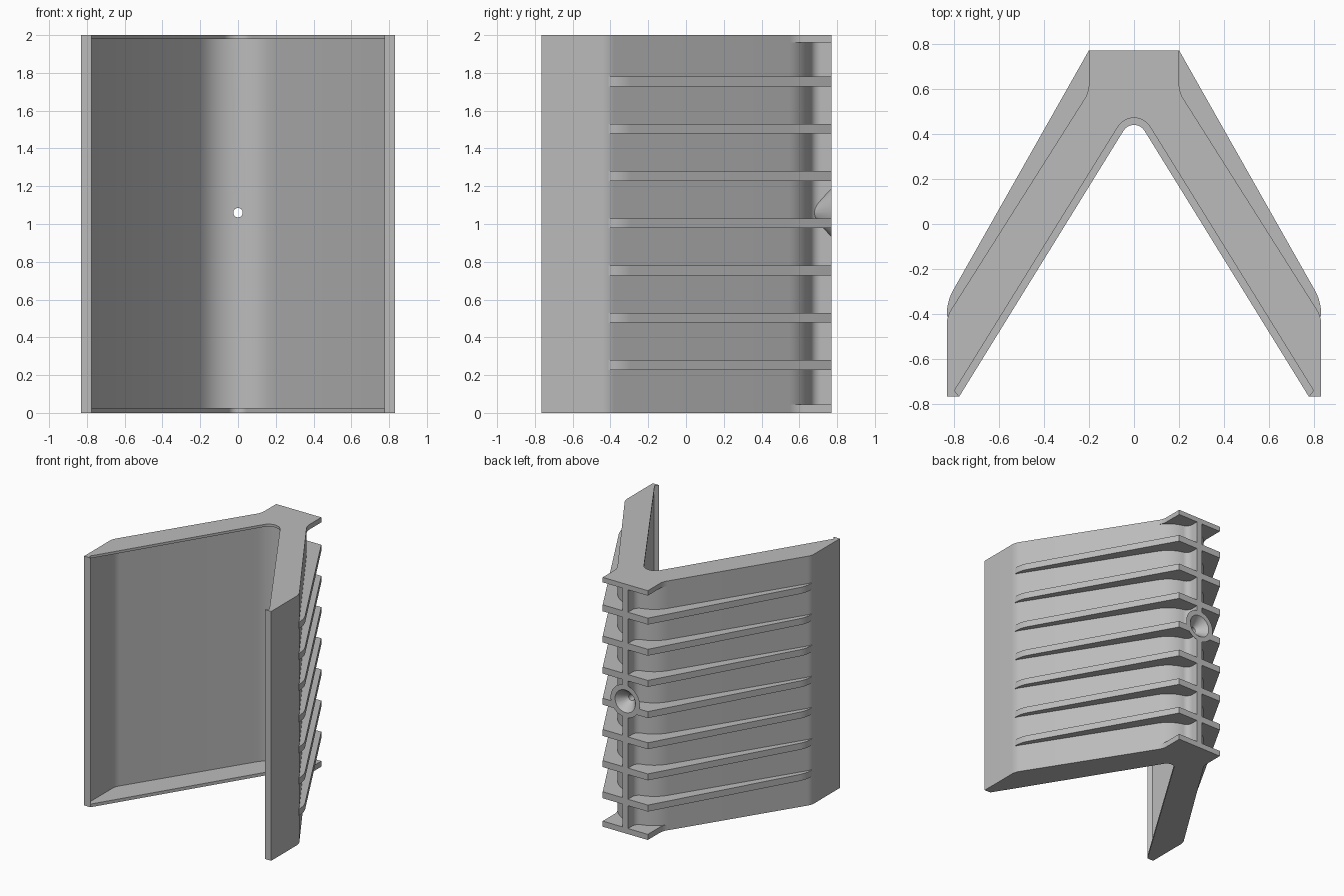
import bpy, bmesh, math
from mathutils import Vector, Matrix

cube = bpy.data.objects.get("Cube")
if cube:
    bpy.data.objects.remove(cube, do_unlink=True)

grey = bpy.data.materials.new("plain_grey")
grey.use_nodes = True
grey.diffuse_color = (0.5, 0.5, 0.5, 1)
grey.node_tree.nodes["Principled BSDF"].inputs["Base Color"].default_value = (0.5, 0.5, 0.5, 1)


def rounded(corners, steps=10):
    """Closed outline from (x, y, fillet radius) corners."""
    out = []
    n = len(corners)
    for i, (x, y, r) in enumerate(corners):
        p = Vector((x, y))
        if r == 0:
            out.append(p)
            continue
        a = (Vector(corners[i - 1][:2]) - p).normalized()
        b = (Vector(corners[(i + 1) % n][:2]) - p).normalized()
        half = a.angle(b) / 2
        centre = p + (a + b).normalized() * (r / math.sin(half))
        start = p + a * (r / math.tan(half)) - centre
        end = p + b * (r / math.tan(half)) - centre
        sweep = math.atan2(start.x * end.y - start.y * end.x, start.dot(end))
        for k in range(steps + 1):
            out.append(centre + Matrix.Rotation(sweep * k / steps, 2) @ start)
    return out


def symmetric(half):
    """Mirror a right-hand list of corners; corners on x = 0 stay single."""
    return half + [(-x, y, r) for x, y, r in reversed(half) if x > 0]


def finish(name, bm):
    bmesh.ops.recalc_face_normals(bm, faces=bm.faces[:])
    mesh = bpy.data.meshes.new(name)
    bm.to_mesh(mesh)
    bm.free()
    mesh.materials.append(grey)
    obj = bpy.data.objects.new(name, mesh)
    bpy.context.collection.objects.link(obj)
    return obj


def plate(name, corners, z0, z1):
    bm = bmesh.new()
    face = bm.faces.new([bm.verts.new((p.x, p.y, z0)) for p in rounded(corners)])
    top = bmesh.ops.extrude_face_region(bm, geom=[face])["geom"]
    verts = [v for v in top if isinstance(v, bmesh.types.BMVert)]
    bmesh.ops.translate(bm, verts=verts, vec=(0, 0, z1 - z0))
    return finish(name, bm)


HOLE_Z = 1.06


def cone_y(name, r0, r1, y0, y1):
    bm = bmesh.new()
    bmesh.ops.create_cone(bm, cap_ends=True, segments=48, radius1=r0, radius2=r1, depth=y1 - y0,
                          matrix=Matrix.Translation((0, (y0 + y1) / 2, HOLE_Z))
                          @ Matrix.Rotation(-math.pi / 2, 4, 'X'))
    return finish(name, bm)


# Folded shell with the central rear web, lipped at both front edges
inner = [(0.8, -0.418, 0.12), (0.8, -0.735, 0), (0.775, -0.765, 0)]
outer = [(0.83, -0.765, 0), (0.83, -0.41, 0.12), (0.17, 0.633, 0.26),
         (0.025, 0.671, 0.055), (0.025, 0.77, 0)]
shell = plate("folded_shell", symmetric([(0, 0.844, 0.237)] + inner + outer), 0, 2)

# End caps closing the hollow at the bottom and top
skin = [(0.815, -0.41, 0), (0, 0.875, 0.252)]
bottom_edge = [(0, 0.489, 0.055), (0.775, -0.765, 0), (0.815, -0.765, 0)]
top_edge = [(0, 0.546, 0.084), (0.8, -0.745, 0), (0.815, -0.745, 0)]


def cap_outline(edge):
    half = edge + skin[:1]
    return half + [skin[1]] + [(-x, y, r) for x, y, r in reversed(half) if x > 0]


parts = [shell,
         plate("bottom_cap", cap_outline(bottom_edge), 0, 0.025),
         plate("top_cap", cap_outline(top_edge), 1.98, 2)]

# Short rear flanges at the two ends
flange = symmetric([(0, 0.875, 0.252), (0.285, 0.427, 0), (0.3, 0.427, 0),
                    (0.2, 0.585, 0.13), (0.2, 0.77, 0)])
parts.append(plate("bottom_flange", flange, 0, 0.045))
parts.append(plate("top_flange", flange, 1.96, 2))

# Seven long cooling fins
fin = symmetric([(0, 0.875, 0.252), (0.815, -0.41, 0), (0.83, -0.41, 0),
                 (0.83, -0.343, 0.22), (0.2, 0.77, 0)])
fins = [plate(f"fin_{k}", fin, 0.25 * k - 0.022, 0.25 * k + 0.03) for k in range(1, 8)]
parts += fins

# Conical boss with a funnel and a through hole
boss = cone_y("hole_boss", 0.02, 0.13, 0.665, 0.77)
parts.append(boss)
cutters = [cone_y("funnel_cutter", 0.02, 0.116, 0.685, 0.801),
           cone_y("hole_cutter", 0.025, 0.025, 0.3, 0.9)]
for obj in (shell, fins[3], boss):
    bpy.context.view_layer.objects.active = obj
    for cutter in cutters:
        mod = obj.modifiers.new("hole", 'BOOLEAN')
        mod.operation = 'DIFFERENCE'
        mod.solver = 'EXACT'
        mod.object = cutter
        bpy.ops.object.modifier_apply(modifier=mod.name)
for cutter in cutters:
    bpy.data.objects.remove(cutter, do_unlink=True)

# Smooth the rounded surfaces, keep the edges crisp
bpy.ops.object.select_all(action='DESELECT')
for obj in parts:
    obj.select_set(True)
bpy.context.view_layer.objects.active = shell
bpy.ops.object.shade_smooth_by_angle(angle=math.radians(30))
